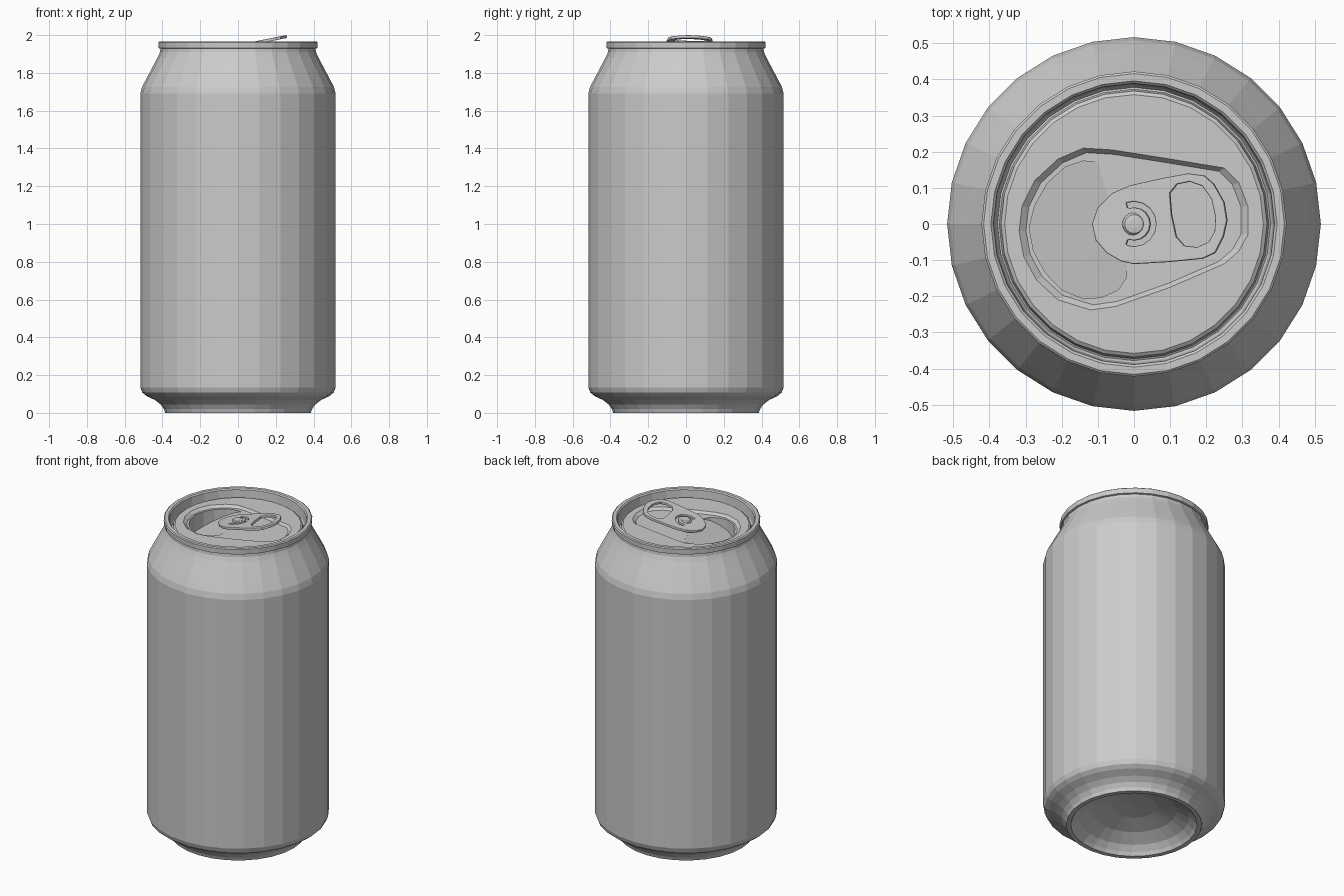
import bpy, bmesh
from math import sin, cos, pi, radians
from mathutils import Vector

if "Cube" in bpy.data.objects:
    bpy.data.objects.remove(bpy.data.objects["Cube"])

SIDES = 28
LID_Z, PANEL_Z = 1.925, 1.910


def finish(bm, name):
    bmesh.ops.remove_doubles(bm, verts=bm.verts, dist=0.0004)
    bmesh.ops.recalc_face_normals(bm, faces=bm.faces)
    mesh = bpy.data.meshes.new(name)
    bm.to_mesh(mesh)
    bm.free()
    obj = bpy.data.objects.new(name, mesh)
    bpy.context.collection.objects.link(obj)
    return obj


def circle(r, n):
    return [(r * cos(2 * pi * i / n + pi / 2), r * sin(2 * pi * i / n + pi / 2)) for i in range(n)]


def ring(bm, pts, height):
    return [bm.verts.new((x, y, height(x, y) if callable(height) else height)) for x, y in pts]


def bridge(bm, a, b):
    n = len(a)
    for i in range(n):
        j = (i + 1) % n
        bm.faces.new((a[i], a[j], b[j], b[i]))


def fill(bm, *rings):
    edges = []
    for r in rings:
        for a, b in zip(r, r[1:] + r[:1]):
            edges.append(bm.edges.get((a, b)) or bm.edges.new((a, b)))
    bmesh.ops.triangle_fill(bm, edges=edges, use_beauty=True, normal=Vector((0, 0, 1)))


def lathe(name, profile, n):
    bm = bmesh.new()
    rings = [ring(bm, circle(max(r, 0.00001), n), z) for r, z in profile]
    for a, b in zip(rings, rings[1:]):
        bridge(bm, a, b)
    return finish(bm, name)


# Can body: domed base, wall, neck, rolled rim and countersink
lathe("can_body", [
    (0, 0.13), (0.13, 0.12), (0.24, 0.09), (0.315, 0.05), (0.345, 0.02), (0.358, 0.0),
    (0.385, 0.0), (0.392, 0.02), (0.41, 0.045), (0.44, 0.068), (0.485, 0.09), (0.507, 0.108),
    (0.517, 0.135), (0.517, 1.69), (0.508, 1.725), (0.485, 1.77), (0.445, 1.845),
    (0.424, 1.885), (0.413, 1.91), (0.411, 1.928), (0.421, 1.931), (0.422, 1.962),
    (0.416, 1.967), (0.396, 1.967), (0.389, 1.96), (0.384, 1.90), (0.378, 1.89),
    (0.373, 1.893), (0.368, 1.918), (0.358, LID_Z)], SIDES)

# Lid with recessed teardrop panel and pushed-in mouth flap
PANEL = [(.315, .05), (.29, .115), (.25, .155), (.08, .183), (-.06, .205), (-.14, .21),
         (-.21, .18), (-.275, .12), (-.31, .05), (-.318, -.02), (-.305, -.09), (-.27, -.155),
         (-.21, -.21), (-.12, -.238), (-.05, -.228), (.1, -.175), (.25, -.11), (.29, -.075),
         (.315, -.03)]
MOUTH = [(-.10, .172), (-.14, .174), (-.19, .158), (-.24, .112), (-.275, .05), (-.29, -.01),
         (-.278, -.075), (-.245, -.135), (-.2, -.182), (-.14, -.207), (-.09, -.203),
         (-.045, -.183), (-.022, -.15), (-.02, -.1), (-.05, 0), (-.08, .1)]


def flap_height(x, y):
    distance = -0.96 * (x + 0.02) - 0.28 * (y + 0.1)
    return PANEL_Z - 0.45 * max(0, distance)


bm = bmesh.new()
edge = ring(bm, circle(0.358, SIDES), LID_Z)
panel_top = ring(bm, PANEL, LID_Z)
panel_low = ring(bm, [(x * 0.94, y * 0.94) for x, y in PANEL], PANEL_Z)
mouth = ring(bm, MOUTH, PANEL_Z)
flap = ring(bm, MOUTH, flap_height)
fill(bm, edge, panel_top)
fill(bm, panel_low, mouth)
fill(bm, flap)
bridge(bm, panel_top, panel_low)
bridge(bm, mouth, flap)
finish(bm, "lid")

# Pull tab: tilted plate with finger hole and C-shaped slot
TAB = [(.258, .01), (.25, .06), (.222, .11), (.195, .134), (.15, .14), (.08, .127), (-.01, .107),
       (-.06, .085), (-.1, .045), (-.115, 0), (-.105, -.045), (-.075, -.08), (-.035, -.103),
       (0, -.111), (.1, -.105), (.19, -.096), (.225, -.08), (.248, -.035)]
FINGER = [(.1, .085), (.12, .11), (.155, .117), (.19, .105), (.215, .07), (.226, .02),
          (.224, -.02), (.207, -.05), (.175, -.064), (.14, -.06), (.118, -.035), (.105, .025)]
ARC = [radians(a) for a in range(-110, 111, 22)]
SLOT = ([(.062 * cos(a), .062 * sin(a)) for a in ARC]
        + [(.046 * cos(a), .046 * sin(a)) for a in reversed(ARC)])

bm = bmesh.new()
fill(bm, *[ring(bm, pts, lambda x, y: 1.941 + 0.2 * x) for pts in (TAB, FINGER, SLOT)])
tab = finish(bm, "pull_tab")
solid = tab.modifiers.new("thickness", 'SOLIDIFY')
solid.thickness = 0.016
solid.offset = 0
bevel = tab.modifiers.new("rolled_edge", 'BEVEL')
bevel.width = 0.004
bevel.segments = 2
bevel.limit_method = 'ANGLE'
bevel.angle_limit = radians(50)

# Rivet holding the tab
lathe("rivet", [(0.034, PANEL_Z), (0.032, 1.948), (0.026, 1.955), (0.012, 1.957), (0, 1.957)], 14)
